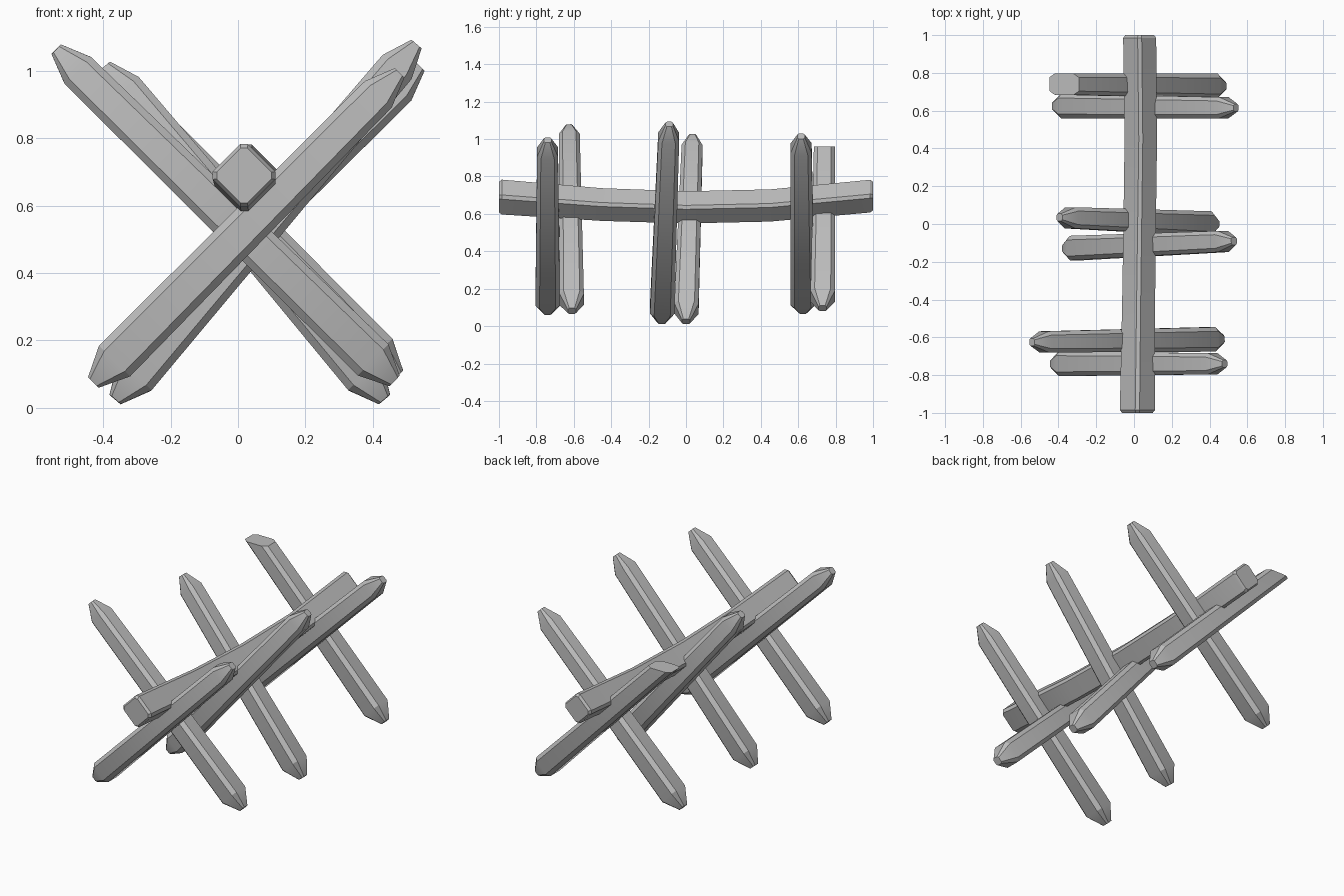
import bpy
import bmesh
import math
from mathutils import Vector

cube = bpy.data.objects.get("Cube")
if cube:
    bpy.data.objects.remove(cube, do_unlink=True)

GREY = (0.5, 0.5, 0.5, 1.0)
wood = bpy.data.materials.new("grey wood")
wood.use_nodes = True
wood.diffuse_color = GREY
wood.node_tree.nodes["Principled BSDF"].inputs["Base Color"].default_value = GREY


def octagon(half, chamfer):
    """Square outline with chamfered corners."""
    c = half - chamfer
    return [(half, -c), (half, c), (c, half), (-c, half),
            (-half, c), (-half, -c), (-c, -half), (c, -half)]


def loft(name, rings):
    """Skin a list of point rings and cap both ends."""
    bm = bmesh.new()
    loops = [[bm.verts.new(p) for p in ring] for ring in rings]
    n = len(loops[0])
    for a, b in zip(loops, loops[1:]):
        for i in range(n):
            j = (i + 1) % n
            bm.faces.new((a[i], a[j], b[j], b[i]))
    bm.faces.new(loops[0])
    bm.faces.new(loops[-1])
    bmesh.ops.recalc_face_normals(bm, faces=bm.faces)
    mesh = bpy.data.meshes.new(name)
    bm.to_mesh(mesh)
    bm.free()
    mesh.materials.append(wood)
    obj = bpy.data.objects.new(name, mesh)
    bpy.context.collection.objects.link(obj)
    bpy.ops.object.select_all(action='DESELECT')
    obj.select_set(True)
    bpy.context.view_layer.objects.active = obj
    bpy.ops.object.shade_smooth_by_angle(angle=math.radians(30))
    return obj


def stake(name, foot, head, blunt=False):
    """Tapered post between two tips, sharpened at the ends."""
    foot, head = Vector(foot), Vector(head)
    axis = (head - foot).normalized()
    side = axis.cross(Vector((0, 1, 0))).normalized()
    depth = side.cross(axis)

    def ring(centre, half, chamfer):
        return [centre + side * u + depth * v for u, v in octagon(half, chamfer)]

    rings = [ring(foot, 0.022, 0.008),
             ring(foot + axis * 0.09, 0.065, 0.022)]
    if blunt:
        # Level saw cut: slide each corner along the post to one height
        top = ring(head, 0.056, 0.02)
        rings.append([p + axis * ((head.z - p.z) / axis.z) for p in top])
    else:
        rings += [ring(head - axis * 0.09, 0.056, 0.02),
                  ring(head, 0.02, 0.008)]
    return loft(name, rings)


# Crossed pairs of stakes
stake("front_stake_rising_left", (-0.43, -0.74, 0.075), (0.48, -0.74, 0.995))
stake("front_stake_rising_right", (0.465, -0.61, 0.08), (-0.54, -0.625, 1.065))
stake("middle_stake_rising_left", (-0.365, -0.13, 0.025), (0.53, -0.09, 1.08))
stake("middle_stake_rising_right", (0.435, 0.0, 0.025), (-0.395, 0.035, 1.015))
stake("back_stake_rising_left", (-0.42, 0.625, 0.08), (0.54, 0.615, 1.015))
stake("back_stake_rising_right", (0.475, 0.73, 0.095), (-0.37, 0.74, 0.96), blunt=True)

# Sagging cross beam resting in the crossings, with eased ends
path = [(-1.0, 0.018, 0.69, 0.115), (-0.985, 0.018, 0.69, 0.132),
        (-0.45, 0.024, 0.65, 0.124), (0.0, 0.03, 0.635, 0.122),
        (0.45, 0.036, 0.645, 0.122), (0.985, 0.03, 0.695, 0.124),
        (1.0, 0.03, 0.695, 0.108)]
r = math.sqrt(0.5)
rings = []
for y, x, z, size in path:
    half = size * 0.56
    rings.append([(x + (u - v) * r, y, z + (u + v) * r)
                  for u, v in octagon(half, half * 0.22)])
loft("cross_beam", rings)
